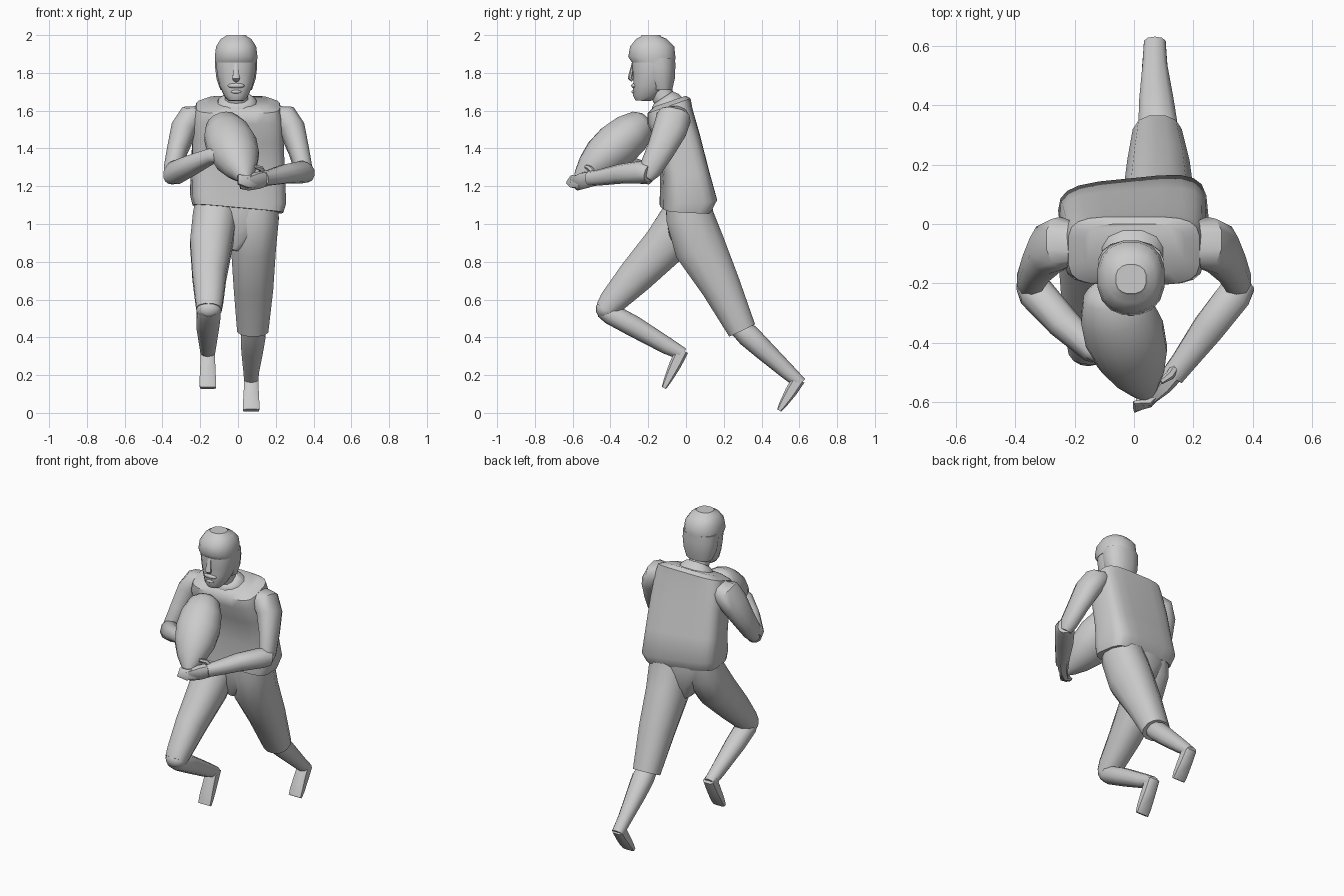
import bpy, bmesh, math
from mathutils import Vector


def finish(name, bm, angle=45):
    bmesh.ops.recalc_face_normals(bm, faces=bm.faces)
    me = bpy.data.meshes.new(name)
    bm.to_mesh(me)
    bm.free()
    ob = bpy.data.objects.new(name, me)
    bpy.context.collection.objects.link(ob)
    bpy.ops.object.select_all(action='DESELECT')
    ob.select_set(True)
    bpy.context.view_layer.objects.active = ob
    bpy.ops.object.shade_smooth_by_angle(angle=math.radians(angle))
    return ob


def skin(name, loops):
    """Bridge equal-length point loops and cap the ends."""
    bm = bmesh.new()
    rows = [[bm.verts.new(p) for p in lp] for lp in loops]
    n = len(rows[0])
    for a, b in zip(rows, rows[1:]):
        for i in range(n):
            j = (i + 1) % n
            bm.faces.new((a[i], a[j], b[j], b[i]))
    bm.faces.new(rows[0])
    bm.faces.new(rows[-1])
    return finish(name, bm)


def oval(c, u, v, ru, rv, n, e):
    pts = []
    for i in range(n):
        t = 2 * math.pi * (i + .5) / n
        ct, st = math.cos(t), math.sin(t)
        pts.append(c + u * ru * math.copysign(abs(ct) ** (2 / e), ct)
                   + v * rv * math.copysign(abs(st) ** (2 / e), st))
    return pts


def limb(name, rings, n=10, e=2.3):
    """Rings (x, y, z, half width, half depth) set square to the path."""
    cs = [Vector(r[:3]) for r in rings]
    loops = []
    for i, r in enumerate(rings):
        t = (cs[min(i + 1, len(cs) - 1)] - cs[max(i - 1, 0)]).normalized()
        u = Vector((1, 0, 0))
        u = (u - t * u.dot(t)).normalized()
        loops.append(oval(cs[i], u, t.cross(u), r[3], r[4], n, e))
    return skin(name, loops)


def stack(name, rings, x=0, n=16, e=2.3):
    """Rings (z, y front, y back, half width, tilt, twist); a twist also drops +x."""
    loops = []
    for z, yf, yb, hw, tilt, yaw in rings:
        u = Vector((math.cos(yaw), math.sin(yaw), -yaw * .9))
        v = Vector((-math.sin(yaw), math.cos(yaw), math.tan(tilt)))
        loops.append(oval(Vector((x, (yf + yb) / 2, z)), u, v, hw, (yb - yf) / 2, n, e))
    return skin(name, loops)


def ball(name, c, r, axis=None, n=16):
    bm = bmesh.new()
    bmesh.ops.create_uvsphere(bm, u_segments=n, v_segments=n // 2 + 2, radius=1)
    for v in bm.verts:
        v.co = Vector(v.co[i] * r[i] for i in range(3))
    ob = finish(name, bm, 60)
    ob.location = c
    if axis:
        ob.rotation_euler = Vector(axis).to_track_quat('Z', 'Y').to_euler()
    return ob


# Shirt body, leaning forward with a twisted hem
stack("shirt", [
    (1.08, -.13, .12, .238, -.05, .1),
    (1.135, -.13, .155, .252, .04, .1),
    (1.28, -.13, .115, .247, .1, .07),
    (1.45, -.155, .072, .242, .2, .03),
    (1.57, -.205, .035, .236, .33, 0),
    (1.625, -.205, .025, .222, .33, 0),
    (1.65, -.17, -.0, .17, .33, 0)], n=20, e=4.2)

# Collar and neck
limb("collar", [(-.005, -.09, 1.61, .12, .10), (-.005, -.11, 1.655, .10, .08),
                (-.005, -.12, 1.67, .075, .06)], 12)
limb("neck", [(-.005, -.09, 1.62, .07, .06), (-.01, -.13, 1.69, .062, .06),
              (-.01, -.15, 1.78, .06, .06)], 10)

# Head with jaw
stack("head", [
    (1.652, -.268, -.19, .04, -.05, 0),
    (1.675, -.282, -.15, .062, -.1, 0),
    (1.73, -.28, -.105, .088, -.1, 0),
    (1.79, -.282, -.08, .102, 0, 0),
    (1.86, -.288, -.065, .109, 0, 0),
    (1.93, -.28, -.07, .10, 0, 0)], x=-.01)

# Hair: crown and nape
stack("hair_crown", [
    (1.855, -.288, -.056, .112, 0, 0),
    (1.885, -.308, -.054, .115, 0, 0),
    (1.94, -.298, -.06, .108, 0, 0),
    (1.98, -.265, -.10, .082, 0, 0),
    (1.992, -.24, -.13, .06, 0, 0),
    (2.0, -.235, -.135, .052, 0, 0)], x=-.01)
stack("hair_nape", [
    (1.71, -.18, -.072, .085, 0, 0),
    (1.77, -.215, -.058, .106, 0, 0),
    (1.83, -.225, -.055, .113, 0, 0),
    (1.88, -.23, -.056, .113, 0, 0)], x=-.01)

# Face features
limb("nose", [(-.01, -.280, 1.85, .012, .008), (-.01, -.290, 1.80, .016, .012),
              (-.01, -.296, 1.772, .022, .014), (-.01, -.283, 1.758, .014, .008)], 8, 2)
ball("upper_lip", (-.01, -.274, 1.732), (.045, .016, .014))
ball("lower_lip", (-.01, -.276, 1.70), (.028, .012, .010))

# Shorts: both legs overlap at the seat
limb("shorts_seat", [(0, .01, 1.13, .20, .115), (0, .01, 1.05, .20, .115),
                     (-.005, .01, .94, .11, .10), (-.025, .005, .86, .03, .06)], 14)
limb("right_shorts_leg", [
    (-.12, .0, 1.14, .105, .11), (-.122, -.015, 1.04, .12, .12),
    (-.142, -.11, .89, .115, .12), (-.152, -.27, .72, .092, .098),
    (-.152, -.395, .585, .075, .072), (-.154, -.425, .545, .068, .06)], 12)
ball("right_knee", (-.154, -.42, .55), (.068, .058, .056))
limb("left_shorts_leg", [
    (.105, .015, 1.14, .11, .12), (.095, .02, 1.04, .125, .13),
    (.082, .072, .88, .122, .14), (.082, .185, .67, .108, .108),
    (.078, .297, .437, .085, .078)], 12)

# Lower legs
limb("right_calf", [
    (-.155, -.445, .55, .05, .045), (-.155, -.40, .525, .066, .056),
    (-.16, -.28, .46, .062, .056), (-.16, -.10, .355, .045, .045),
    (-.16, -.015, .31, .038, .034)])
limb("left_calf", [
    (.08, .27, .46, .055, .05), (.08, .33, .41, .068, .062),
    (.075, .41, .335, .06, .055), (.07, .53, .225, .043, .043),
    (.07, .608, .155, .038, .033)])

# Feet, pointed downward
for side, x, y, z, dy, dz in (("right", -.16, -.02, .332, -.097, -.2),
                              ("left", .07, .597, .178, -.104, -.165)):
    limb(side + "_foot", [(x, y, z, .038, .036), (x, y + dy * .4, z + dz * .4, .041, .033),
                          (x, y + dy * .8, z + dz * .8, .045, .022),
                          (x, y + dy, z + dz, .044, .013)], 8, 4)

# Upper arms with rounded shoulders
for side, s in (("right", -1), ("left", 1)):
    limb(side + "_upper_arm", [
        (s * .20, -.065, 1.585, .045, .07), (s * .245, -.065, 1.565, .072, .092),
        (s * .288, -.085, 1.50, .070, .09), (s * .322, -.135, 1.39, .056, .074),
        (s * .348, -.192, 1.285, .048, .06), (s * .355, -.215, 1.245, .035, .04)])

# Forearms and hands
limb("right_forearm", [
    (-.365, -.19, 1.25, .04, .045), (-.335, -.225, 1.27, .06, .062),
    (-.24, -.33, 1.315, .055, .052), (-.14, -.425, 1.36, .042, .04),
    (-.09, -.46, 1.37, .025, .045), (-.04, -.47, 1.36, .015, .04)])
limb("left_forearm", [
    (.375, -.195, 1.265, .04, .045), (.34, -.235, 1.275, .06, .06),
    (.25, -.35, 1.265, .056, .052), (.165, -.465, 1.245, .043, .042),
    (.13, -.51, 1.24, .04, .04)])
limb("left_hand", [
    (.15, -.48, 1.243, .036, .04), (.10, -.54, 1.23, .03, .045),
    (.05, -.585, 1.215, .02, .04), (.01, -.59, 1.205, .014, .03)], 8, 3)
limb("left_fingers", [
    (.085, -.56, 1.225, .02, .035), (.05, -.60, 1.225, .016, .035),
    (.0, -.615, 1.235, .010, .03)], 8, 3)
limb("left_thumb", [(.14, -.48, 1.26, .015, .015), (.12, -.51, 1.295, .015, .015),
                    (.09, -.53, 1.305, .01, .01)], 6, 2)

# Oval ball held against the chest, with a pointed lower end
stations = ((-.245, .055), (-.215, .09), (-.13, .122), (-.03, .133), (.07, .120),
            (.16, .086), (.23, .045), (.27, .012))
limb("oval_ball", [(-.025 + .26 * t, -.39 - .735 * t, 1.395 - .625 * t, r * 1.03, r * .93)
                   for t, r in stations], 16, 2)
